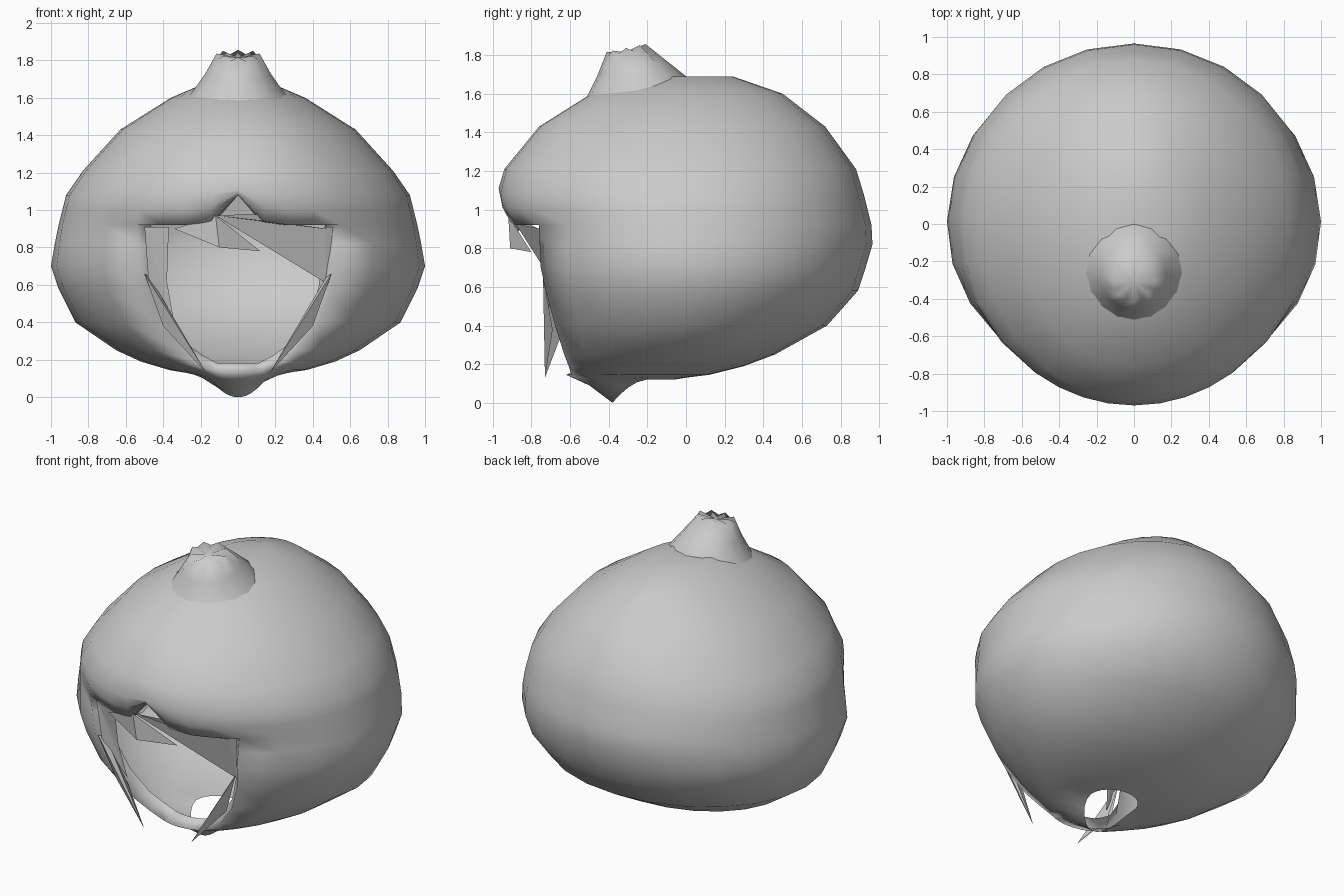
import bpy, bmesh
from math import sin, cos, pi, asin

if "Cube" in bpy.data.objects:
    bpy.data.objects.remove(bpy.data.objects["Cube"])


def finish(bm, name, smooth=True):
    bmesh.ops.remove_doubles(bm, verts=bm.verts, dist=0.001)
    bmesh.ops.recalc_face_normals(bm, faces=bm.faces)
    me = bpy.data.meshes.new(name)
    bm.to_mesh(me)
    bm.free()
    for p in me.polygons:
        p.use_smooth = smooth
    ob = bpy.data.objects.new(name, me)
    bpy.context.collection.objects.link(ob)
    return ob


# Hair shell: rings (z, half width, front y, back y, widest y, half width of face opening)
NF, NS = 8, 20
RINGS = [
    (1.69, .15, -.20, .24, 0, None), (1.60, .36, -.49, .50, 0, None),
    (1.43, .63, -.76, .72, 0, None), (1.21, .83, -.94, .88, 0, None),
    (1.08, .92, -.97, .92, 0, None), (1.00, .94, -.96, .94, 0, None),
    (.92, .96, -.92, .96, 0, .54), (.82, .98, -.90, .965, 0, .53),
    (.70, 1.0, -.88, .93, 0, .52), (.58, .96, -.85, .89, 0, .50),
    (.40, .87, -.78, .73, 0, .43), (.25, .65, -.71, .46, -.05, .31),
    (.19, .52, -.66, .30, -.1, .22), (.145, .37, -.62, .12, -.2, .13),
    (.13, .26, -.50, .0, -.2, .1), (.12, .16, -.38, -.06, -.2, .07),
]
NOTCH = {4: .03, 5: .09, 6: .16}
DIP = {14: .04, 15: .12}
BROW, CHIN = 6, 13

bm = bmesh.new()
rows = []
for r, (z, w, yf, yb, yc, e) in enumerate(RINGS):
    ae = asin(e / w) if e else .6
    angs = [-ae + 2 * ae * i / NF for i in range(NF)]
    angs += [ae + (2 * pi - 2 * ae) * i / NS for i in range(NS)]
    row = []
    for a in angs:
        x, c = w * sin(a), cos(a)
        y = yc + c * (yf - yc) if c > 0 else yc - c * (yb - yc)
        zz = z
        if c > 0:
            zz += NOTCH.get(r, 0) * max(0, 1 - abs(x) / .16)   # notch in the fringe
            zz -= DIP.get(r, 0) * c ** 1.8                     # point under the chin
        row.append(bm.verts.new((x, y, zz)))
    rows.append(row)

N = NF + NS
for r in range(len(rows) - 1):
    for i in range(N):
        if BROW <= r < CHIN and i < NF:
            continue                                           # face opening
        j = (i + 1) % N
        bm.faces.new((rows[r][i], rows[r][j], rows[r + 1][j], rows[r + 1][i]))
bm.faces.new(rows[0])

# Rim rolled inward around the face opening
loop = [rows[BROW][i] for i in range(NF + 1)]
loop += [rows[r][NF] for r in range(BROW + 1, CHIN)]
loop += [rows[CHIN][i] for i in range(NF, -1, -1)]
loop += [rows[r][0] for r in range(CHIN - 1, BROW, -1)]
inner = []
for v in loop:
    x, y, z = v.co
    inner.append(bm.verts.new((x * .86, y + .09, z + max(0, .05 * (1 - z / .6)))))
for i in range(len(loop)):
    j = (i + 1) % len(loop)
    bm.faces.new((loop[i], loop[j], inner[j], inner[i]))
finish(bm, "hair_shell")

# Crown tuft: flared tube ending in small teeth: (z, half width, front y, back y, slope)
bm = bmesh.new()
tuft = [(1.53, .33, -.60, .03, .25), (1.63, .245, -.52, .0, .23),
        (1.73, .175, -.46, -.10, .22), (1.825, .115, -.41, -.21, .2)]
M = 16
trows = []
for k, (z, w, yf, yb, s) in enumerate(tuft):
    yc, row = (yf + yb) / 2, []
    for i in range(M):
        a = 2 * pi * i / M
        y = yc - cos(a) * (yb - yf) / 2
        tooth = (.012 if i % 2 == 0 else -.012) if k == 3 else 0
        row.append(bm.verts.new((w * sin(a), y, z + s * (y - yc) + tooth)))
    trows.append(row)
for k in range(3):
    for i in range(M):
        j = (i + 1) % M
        bm.faces.new((trows[k][i], trows[k][j], trows[k + 1][j], trows[k + 1][i]))
tip = bm.verts.new((0, -.31, 1.815))
for i in range(M):
    bm.faces.new((trows[3][i], trows[3][(i + 1) % M], tip))
finish(bm, "crown_tuft")


# Loose strands: flat sheets around the face
def strand(name, pts, mirror=False):
    bm = bmesh.new()
    for s in ((1, -1) if mirror else (1,)):
        vs = [bm.verts.new((s * x, y, z)) for x, y, z in pts]
        for i in range(1, len(vs) - 1):
            bm.faces.new((vs[0], vs[i], vs[i + 1]))
    finish(bm, name, smooth=False)


strand("fringe_strand_left", [(-.12, -.92, .97), (-.34, -.86, .90),
                              (-.10, -.91, .80), (.12, -.80, .78)])
strand("fringe_strand_right", [(-.12, -.91, .97), (.47, -.68, .61),
                               (.47, -.76, .90), (.33, -.86, .92), (.08, -.9, .98)])
strand("side_lock", [(-.17, -.73, .13), (-.40, -.69, .38), (-.50, -.74, .66),
                     (-.47, -.70, .64), (-.34, -.65, .34)], mirror=True)
strand("cheek_lock_left", [(-.50, -.76, .91), (-.48, -.73, .64), (-.34, -.66, .39),
                           (-.38, -.70, .62), (-.37, -.76, .91)])
strand("cheek_lock_right", [(.46, -.76, .91), (.47, -.68, .61), (.51, -.74, .91)])
